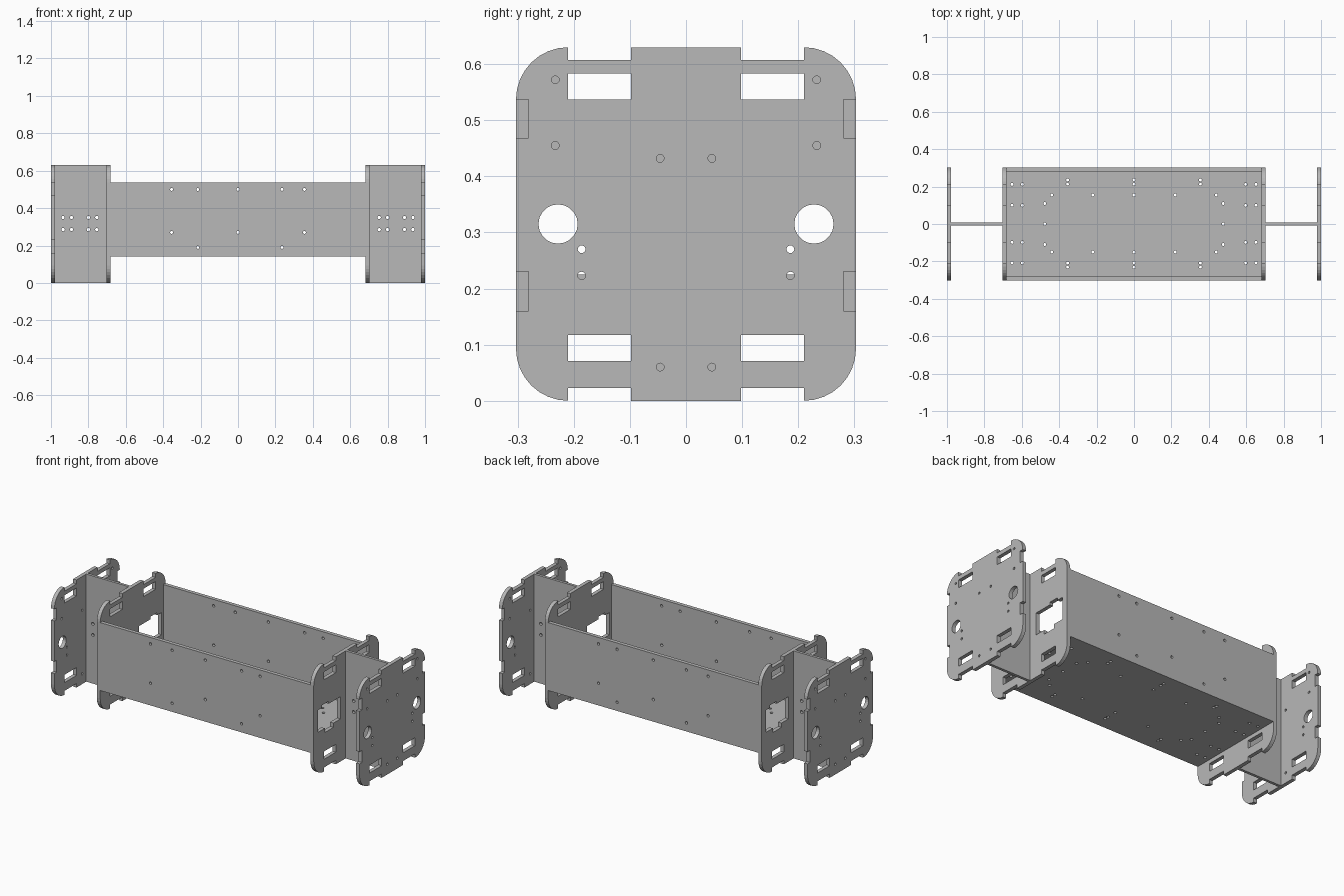
import bpy, bmesh
from math import sin, cos, pi
from mathutils import Matrix

cube = bpy.data.objects.get("Cube")
if cube:
    bpy.data.objects.remove(cube, do_unlink=True)

grey = bpy.data.materials.new("sheet grey")
grey.use_nodes = True
grey.diffuse_color = (0.48, 0.48, 0.48, 1)
grey.node_tree.nodes["Principled BSDF"].inputs["Base Color"].default_value = (0.48, 0.48, 0.48, 1)

T = 0.022      # sheet thickness
H = 0.63       # end plate height
W = 0.303      # half depth
R = 0.093      # corner radius


def arc(cx, cy, r, start, end, steps):
    return [(cx + r * cos(start + (end - start) * i / steps),
             cy + r * sin(start + (end - start) * i / steps)) for i in range(steps + 1)]


def circle(cx, cy, r, n=12):
    return arc(cx, cy, r, 0, 2 * pi, n)[:-1]


def rect(x0, x1, y0, y1):
    return [(x0, y0), (x1, y0), (x1, y1), (x0, y1)]


def flip(points):
    return [(-x, y) for x, y in reversed(points)]


def both(shapes):
    return shapes + [flip(s) for s in shapes]


def sheet(name, outline, holes, plane, offset, thickness=T):
    """Flat cut sheet, centred at an offset along its plane's normal."""
    curve = bpy.data.curves.new(name, "CURVE")
    curve.dimensions = "2D"
    curve.fill_mode = "BOTH"
    curve.extrude = thickness / 2
    for shape in [outline] + holes:
        spline = curve.splines.new("POLY")
        spline.points.add(len(shape) - 1)
        for p, (x, y) in zip(spline.points, shape):
            p.co = (x, y, 0, 1)
        spline.use_cyclic_u = True
    temp = bpy.data.objects.new(name + " outline", curve)
    bpy.context.collection.objects.link(temp)
    graph = bpy.context.evaluated_depsgraph_get()
    mesh = bpy.data.meshes.new_from_object(temp.evaluated_get(graph))
    bpy.data.objects.remove(temp, do_unlink=True)

    axes = {"yz": ((0, 0, 1), (1, 0, 0), (0, 1, 0)),
            "xz": ((1, 0, 0), (0, 0, -1), (0, 1, 0)),
            "xy": ((1, 0, 0), (0, 1, 0), (0, 0, 1))}[plane]
    place = Matrix(axes).to_4x4()
    place.translation = {"yz": (offset, 0, 0), "xz": (0, offset, 0), "xy": (0, 0, offset)}[plane]
    bm = bmesh.new()
    bm.from_mesh(mesh)
    bmesh.ops.remove_doubles(bm, verts=bm.verts, dist=0.0001)
    bmesh.ops.transform(bm, matrix=place, verts=bm.verts)
    bmesh.ops.recalc_face_normals(bm, faces=bm.faces)
    for f in bm.faces:
        f.smooth = False
    bm.to_mesh(mesh)
    bm.free()
    mesh.materials.clear()
    mesh.materials.append(grey)
    obj = bpy.data.objects.new(name, mesh)
    bpy.context.collection.objects.link(obj)
    return obj


# End plate outline: rounded corners, edge notches for the tray walls
half = [(0.098, 0), (0.098, 0.023), (0.21, 0.023)]
half += arc(0.21, R, R, -pi / 2, 0, 8)
for low, high in ((0.16, 0.23), (0.468, 0.537)):
    half += [(W, low), (W - T, low), (W - T, high)]
    if high < 0.5:
        half.append((W, high))
half += arc(0.21, H - R, R, 0, pi / 2, 8)
half += [(0.21, 0.607), (0.098, 0.607), (0.098, H)]
plate = half + flip(half)

slots = both([rect(0.098, 0.21, 0.071, 0.117), rect(0.098, 0.21, 0.537, 0.583)])

# Outer plates: round cable holes and screw holes
screws = [(0.233, 0.572), (0.233, 0.455), (0.046, 0.432), (0.046, 0.06),
          (0.186, 0.27), (0.186, 0.223)]
outer_holes = slots + both([circle(0.228, 0.315, 0.035, 20)]
                           + [circle(y, z, 0.007) for y, z in screws])

# Inner plates: stepped motor openings
opening = [(0.055, 0.25), (0.12, 0.25), (0.12, 0.225), (0.2, 0.225), (0.2, 0.25),
           (0.265, 0.25), (0.265, 0.38), (0.225, 0.38), (0.225, 0.395),
           (0.165, 0.395), (0.165, 0.38), (0.055, 0.38)]
inner_holes = slots + both([opening])

# Centre webs joining each inner and outer plate
web_holes = [(x, z) for x in (0.755, 0.8, 0.89, 0.935) for z in (0.285, 0.35)]

for side, s in (("left", 1), ("right", -1)):
    sheet(side + " outer plate", plate, outer_holes, "yz", s * (1 - T / 2))
    sheet(side + " inner plate", plate, inner_holes, "yz", s * (0.703 - T / 2))
    x0, x1 = sorted((s * 0.703, s * (1 - T)))
    sheet(side + " web", rect(x0, x1, 0, H),
          [circle(s * x, z, 0.009) for x, z in web_holes], "xz", 0, 0.016)

# Tray walls with tabs that fill the inner plate notches
L = 0.703 - T
wall_half = [(L, 0.14), (L, 0.16), (L + T, 0.16), (L + T, 0.23), (L, 0.23),
             (L, 0.468), (L + T, 0.468), (L + T, 0.538), (L, 0.538)]
wall_holes = [(x, 0.5) for x in (-0.355, -0.215, 0, 0.235, 0.355)]
wall_holes += [(x, 0.27) for x in (-0.355, 0, 0.355)] + [(-0.215, 0.19), (0.235, 0.19)]
for name, s in (("front wall", -1), ("back wall", 1)):
    sheet(name, wall_half + flip(wall_half),
          [circle(x, z, 0.008) for x, z in wall_holes], "xz", s * (W - T / 2))

# Tray floor with its screw pattern
floor_holes = [(x, y) for x in (-0.355, 0, 0.355) for y in (-0.231, -0.208, 0.213, 0.236)]
floor_holes += [(x, y) for x in (-0.44, -0.22, 0, 0.22, 0.44) for y in (-0.15, 0.155)]
floor_holes += [(x, y) for x in (-0.477, 0.477) for y in (-0.11, 0, 0.11)]
floor_holes += [(s * x, y) for s in (-1, 1) for x in (0.597, 0.652)
                for y in (-0.208, -0.098, 0.1, 0.212)]
sheet("tray floor", rect(-L, L, T - W, W - T),
      [circle(x, y, 0.008) for x, y in floor_holes], "xy", 0.14 + T / 2)
